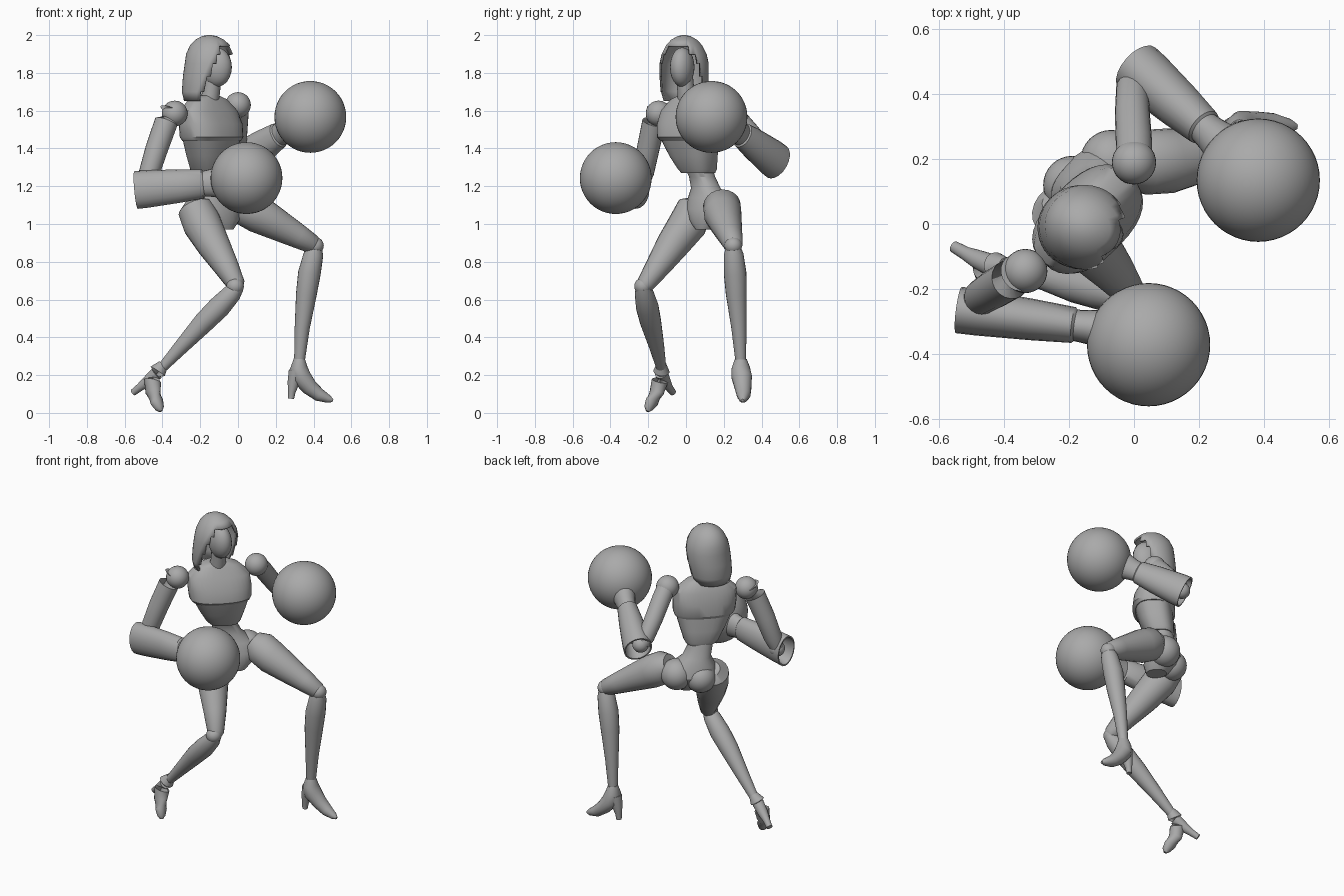
import bpy, bmesh, math
from mathutils import Vector

cube = bpy.data.objects.get("Cube")
if cube:
    bpy.data.objects.remove(cube, do_unlink=True)

grey = bpy.data.materials.new("plain_grey")
grey.use_nodes = True
grey.diffuse_color = (0.4, 0.4, 0.4, 1)
grey.node_tree.nodes["Principled BSDF"].inputs["Base Color"].default_value = (0.4, 0.4, 0.4, 1)


def finish(name, bm, angle=40):
    bmesh.ops.recalc_face_normals(bm, faces=bm.faces)
    mesh = bpy.data.meshes.new(name)
    bm.to_mesh(mesh)
    bm.free()
    mesh.materials.append(grey)
    obj = bpy.data.objects.new(name, mesh)
    bpy.context.collection.objects.link(obj)
    bpy.ops.object.select_all(action='DESELECT')
    obj.select_set(True)
    bpy.context.view_layer.objects.active = obj
    bpy.ops.object.shade_smooth_by_angle(angle=math.radians(angle))
    return obj


def bridge(bm, rings, cap_start=True, cap_end=True):
    n = len(rings[0])
    for lo, hi in zip(rings, rings[1:]):
        for i in range(n):
            j = (i + 1) % n
            bm.faces.new((lo[i], lo[j], hi[j], hi[i]))
    if cap_start:
        bm.faces.new(rings[0][::-1])
    if cap_end:
        bm.faces.new(rings[-1])


def limb(name, stations, flat=1.0, axis=None, sides=20):
    """Tapered tube through (x, y, z, radius) stations."""
    bm = bmesh.new()
    pts = [Vector(s[:3]) for s in stations]
    rings = []
    for i, (p, s) in enumerate(zip(pts, stations)):
        t = axis or pts[min(i + 1, len(pts) - 1)] - pts[max(i - 1, 0)]
        t = t.normalized()
        ref = Vector((0, 0, 1)) if abs(t.z) < 0.9 else Vector((1, 0, 0))
        a = (ref - t * ref.dot(t)).normalized()
        b = t.cross(a)
        ang = [math.tau * k / sides for k in range(sides)]
        rings.append([bm.verts.new(p + a * s[3] * math.cos(q) + b * s[3] * flat * math.sin(q)) for q in ang])
    bridge(bm, rings)
    return finish(name, bm)


def ball(name, centre, size, segments=32, turn=0.0):
    bm = bmesh.new()
    bmesh.ops.create_uvsphere(bm, u_segments=segments, v_segments=segments // 2, radius=1)
    size = Vector(size) if not isinstance(size, float) else Vector((size,) * 3)
    for v in bm.verts:
        v.co = v.co * size
    obj = finish(name, bm)
    obj.location = centre
    obj.rotation_euler.z = turn
    return obj


def body(name, sections, turn, power, sides=32):
    """Stacked rounded-box sections (x, y, z, half width, half depth), turned about z."""
    bm = bmesh.new()
    rings = []
    side = Vector((math.cos(turn), math.sin(turn), 0))
    back = Vector((-math.sin(turn), math.cos(turn), 0))
    rounded = lambda c: math.copysign(abs(c) ** (2 / power), c)
    for x, y, z, w, d in sections:
        ang = [math.tau * k / sides for k in range(sides)]
        rings.append([bm.verts.new(Vector((x, y, z)) + side * w * rounded(math.cos(q))
                                   + back * d * rounded(math.sin(q))) for q in ang])
    bridge(bm, rings)
    return finish(name, bm, 30)


def gauntlet(name, elbow, wrist, r_elbow, r_wrist, flat):
    """Hollow forearm, open at the elbow, with a flared cuff at the wrist."""
    e, w = Vector(elbow), Vector(wrist)
    axis = w - e
    steps = [(0.3, r_elbow * 0.7), (0, r_elbow * 0.9), (0, r_elbow), (0.15, r_elbow * 0.99),
             (0.6, (r_elbow + r_wrist) / 2), (0.93, r_wrist), (0.95, r_wrist * 0.88),
             (1.05, r_wrist * 0.95), (1.3, r_wrist * 1.25)]
    limb(name, [(*(e + axis * t), r) for t, r in steps], flat, axis)


# Torso: chest, ribs, waist and pelvis
body("chest", [(-.16, .02, 1.68, .06, .05), (-.16, .02, 1.66, .12, .065), (-.155, .02, 1.60, .185, .09),
               (-.145, .015, 1.53, .19, .12), (-.14, .015, 1.46, .185, .125),
               (-.14, .02, 1.44, .175, .11)], math.radians(45), 2.5)
body("ribs", [(-.14, .02, 1.45, .17, .11), (-.145, .04, 1.36, .135, .1),
              (-.15, .06, 1.29, .105, .085), (-.15, .065, 1.27, .09, .075)], math.radians(45), 2.6)
body("waist_and_pelvis", [(-.15, .06, 1.32, .08, .07), (-.16, .085, 1.25, .075, .062),
                          (-.15, .105, 1.19, .085, .07), (-.135, .12, 1.14, .13, .09),
                          (-.12, .125, 1.08, .15, .105), (-.1, .12, 1.02, .11, .095),
                          (-.08, .11, .97, .05, .06)], math.radians(37), 2.2)
ball("right_buttock", (-.19, .12, 1.06), .09)
ball("left_buttock", (-.07, .195, 1.08), .095)

# Neck and head
limb("neck", [(-.16, .01, 1.62, .055), (-.14, .0, 1.7, .045), (-.13, -.01, 1.8, .045)])
ball("face", (-.115, -.02, 1.83), (.085, .062, .105), 24, math.radians(-20))


def hood():
    bm = bmesh.new()
    levels = [(-.18, 1.65, .105, .11), (-.175, 1.70, .122, .125), (-.16, 1.78, .132, .13),
              (-.15, 1.85, .132, .13), (-.148, 1.90, .128, .118), (-.148, 1.945, .108, .095),
              (-.15, 1.975, .078, .068), (-.152, 1.994, .04, .035), (-.152, 2.0, .012, .01)]
    sides, turn = 40, math.radians(-20)
    rings = []
    for x, z, depth, width in levels:
        ring = []
        for k in range(sides):
            q = math.tau * k / sides
            u, v = depth * math.cos(q), width * math.sin(q)
            # open edge sweeps backwards towards the shoulders
            ring.append(bm.verts.new((x + u * math.cos(turn) - v * math.sin(turn),
                                      -.01 + u * math.sin(turn) + v * math.cos(turn), z)))
        rings.append(ring)
    bridge(bm, rings, cap_start=False)
    # Face opening: a pointed arch that widens downwards
    face_dir = Vector((math.cos(turn), math.sin(turn)))
    opening = []
    for f in bm.faces:
        c = f.calc_center_median()
        d = Vector((c.x + .16, c.y + .01))
        if d.length > .02 and c.z < 1.95:
            half = math.radians(28 + 60 * min(1, (1.95 - c.z) / .25))
            if face_dir.angle(d) < half:
                opening.append(f)
    bmesh.ops.delete(bm, geom=opening, context='FACES')
    obj = finish("hood", bm, 50)
    shell = obj.modifiers.new("thickness", 'SOLIDIFY')
    shell.thickness = .012
    shell.offset = -1


hood()

# Arms: shoulder balls, upper arms, open gauntlets and round gloves
ball("right_shoulder", (-.335, -.145, 1.585), .068)
ball("left_shoulder", (0, .19, 1.63), .068)
limb("right_upper_arm", [(-.355, -.15, 1.6, .06), (-.38, -.17, 1.54, .062), (-.43, -.2, 1.4, .06),
                         (-.47, -.225, 1.27, .055), (-.49, -.24, 1.2, .04)])
limb("left_upper_arm", [(0, .2, 1.63, .055), (0, .25, 1.58, .056), (-.005, .34, 1.48, .054),
                        (-.005, .42, 1.39, .05), (.0, .45, 1.35, .04)])
ball("right_elbow", (-.485, -.245, 1.19), .048)
ball("left_elbow", (.01, .455, 1.35), .048)
gauntlet("right_forearm", (-.54, -.265, 1.18), (-.16, -.315, 1.215), .1, .077, .72)
gauntlet("left_forearm", (.01, .48, 1.33), (.23, .285, 1.48), .1, .07, .85)
ball("right_glove", (.045, -.372, 1.243), .19, 48)
ball("left_glove", (.383, .135, 1.567), .19, 48)

# Legs
limb("right_thigh", [(-.235, .07, 1.11, .05), (-.225, .045, 1.08, .095), (-.19, .01, 1.0, .103),
                     (-.13, -.07, .89, .088), (-.065, -.145, .78, .068),
                     (-.01, -.215, .68, .048), (0, -.228, .66, .03)])
limb("left_thigh", [(-.02, .185, 1.12, .07), (.03, .19, 1.095, .1), (.11, .195, 1.05, .1),
                    (.22, .215, .99, .082), (.32, .235, .935, .065), (.4, .25, .89, .05), (.42, .25, .88, .03)])
ball("right_knee", (-.015, -.228, .67), .046)
ball("left_knee", (.408, .25, .885), .046)
limb("right_shin", [(.0, -.23, .67, .035), (-.03, -.222, .635, .05), (-.1, -.205, .56, .06),
                    (-.18, -.187, .48, .056), (-.3, -.155, .35, .04), (-.405, -.13, .235, .026)])
limb("left_shin", [(.41, .25, .89, .035), (.4, .252, .84, .052), (.378, .26, .74, .06),
                   (.362, .266, .63, .055), (.34, .28, .45, .04), (.325, .29, .27, .028)])

# High-heeled feet
limb("right_foot", [(-.395, -.13, .255, .028), (-.425, -.13, .22, .045), (-.452, -.138, .17, .046),
                    (-.45, -.155, .11, .04), (-.43, -.18, .06, .036), (-.415, -.198, .025, .025),
                    (-.41, -.203, .008, .01)], .95)
limb("right_heel", [(-.43, -.13, .21, .035), (-.48, -.11, .165, .03), (-.52, -.09, .135, .021),
                    (-.555, -.07, .108, .018)])
limb("left_foot", [(.325, .29, .285, .03), (.322, .29, .24, .046), (.335, .295, .19, .052),
                   (.38, .302, .135, .043), (.43, .305, .095, .035), (.48, .302, .073, .021),
                   (.502, .3, .065, .008)], 1.05)
limb("left_heel", [(.31, .29, .22, .042), (.294, .29, .16, .032), (.284, .29, .11, .02),
                   (.281, .29, .075, .016)])
